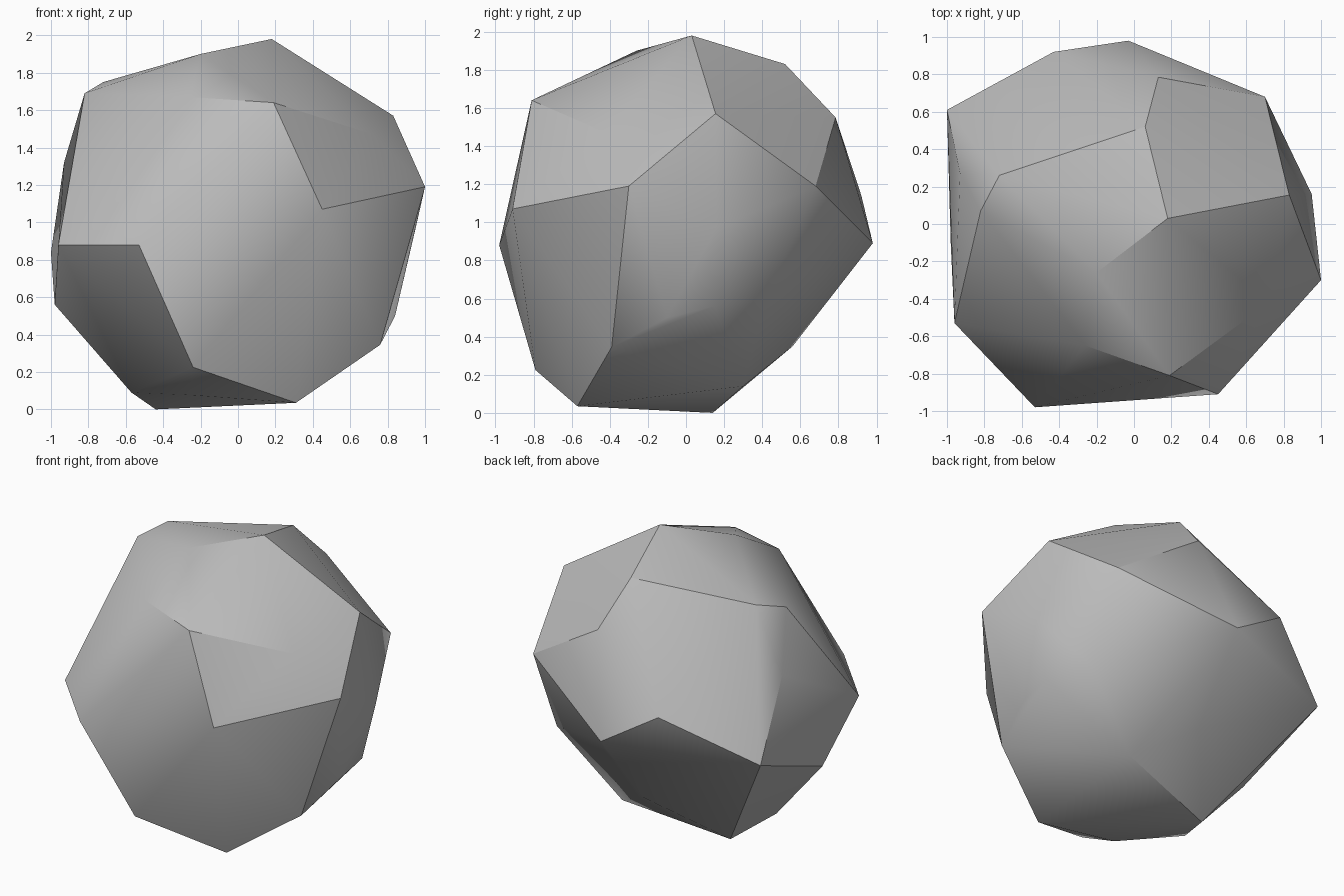
import bpy, bmesh
from math import radians

# Remove the default cube
default_cube = bpy.data.objects.get("Cube")
if default_cube:
    bpy.data.objects.remove(default_cube, do_unlink=True)


def flat_material(name, color):
    material = bpy.data.materials.new(name)
    material.use_nodes = True
    material.diffuse_color = color
    shader = material.node_tree.nodes["Principled BSDF"]
    shader.inputs["Base Color"].default_value = color
    shader.inputs["Roughness"].default_value = 0.8
    return material


def hull_object(name, corners, material):
    """Wrap a convex faceted solid around a handful of corner points."""
    mesh = bpy.data.meshes.new(name)
    solid = bmesh.new()
    for corner in corners:
        solid.verts.new(corner)
    result = bmesh.ops.convex_hull(solid, input=solid.verts)
    # Drop any corner that ended up inside the hull
    loose = [v for v in solid.verts if not v.link_faces]
    bmesh.ops.delete(solid, geom=loose, context="VERTS")
    bmesh.ops.recalc_face_normals(solid, faces=solid.faces)
    solid.to_mesh(mesh)
    solid.free()
    mesh.materials.append(material)
    obj = bpy.data.objects.new(name, mesh)
    bpy.context.collection.objects.link(obj)
    return obj


# Corner points of the boulder, grouped by region
crown = [
    (.18, .03, 1.98), (-.2, -.26, 1.9), (.06, .52, 1.83),
    (-.72, .26, 1.75), (-.82, .07, 1.69),
]
shoulder = [
    (.83, .155, 1.57), (.72, -.42, 1.47), (.19, -.81, 1.64),
    (-.26, -.65, 1.67), (-.93, .27, 1.32), (.13, .785, 1.55),
]
waist = [
    (1, -.3, 1.19), (.45, -.91, 1.07), (-.53, -.98, .88),
    (-.96, -.53, .88), (-1, .61, .84), (-.43, .92, 1.14),
    (-.03, .98, .89), (.7, .68, 1.19), (.95, .16, .97),
]
flank = [
    (.85, .15, .56), (.84, -.1, .5), (.7, .42, .59),
    (.76, -.39, .345), (-.98, -.1, .56), (-.06, .56, .35),
]
base = [
    (.31, -.57, .035), (-.24, -.79, .225), (-.26, -.5, .077),
    (-.57, -.18, .09), (-.44, .14, 0), (.28, .3, .14),
]

stone_grey = flat_material("stone grey", (.5, .5, .5, 1))
boulder = hull_object("boulder", crown + shoulder + waist + flank + base, stone_grey)

# Soften shallow creases while keeping the strong edges crisp
bpy.ops.object.select_all(action="DESELECT")
boulder.select_set(True)
bpy.context.view_layer.objects.active = boulder
bpy.ops.object.shade_smooth_by_angle(angle=radians(30))
